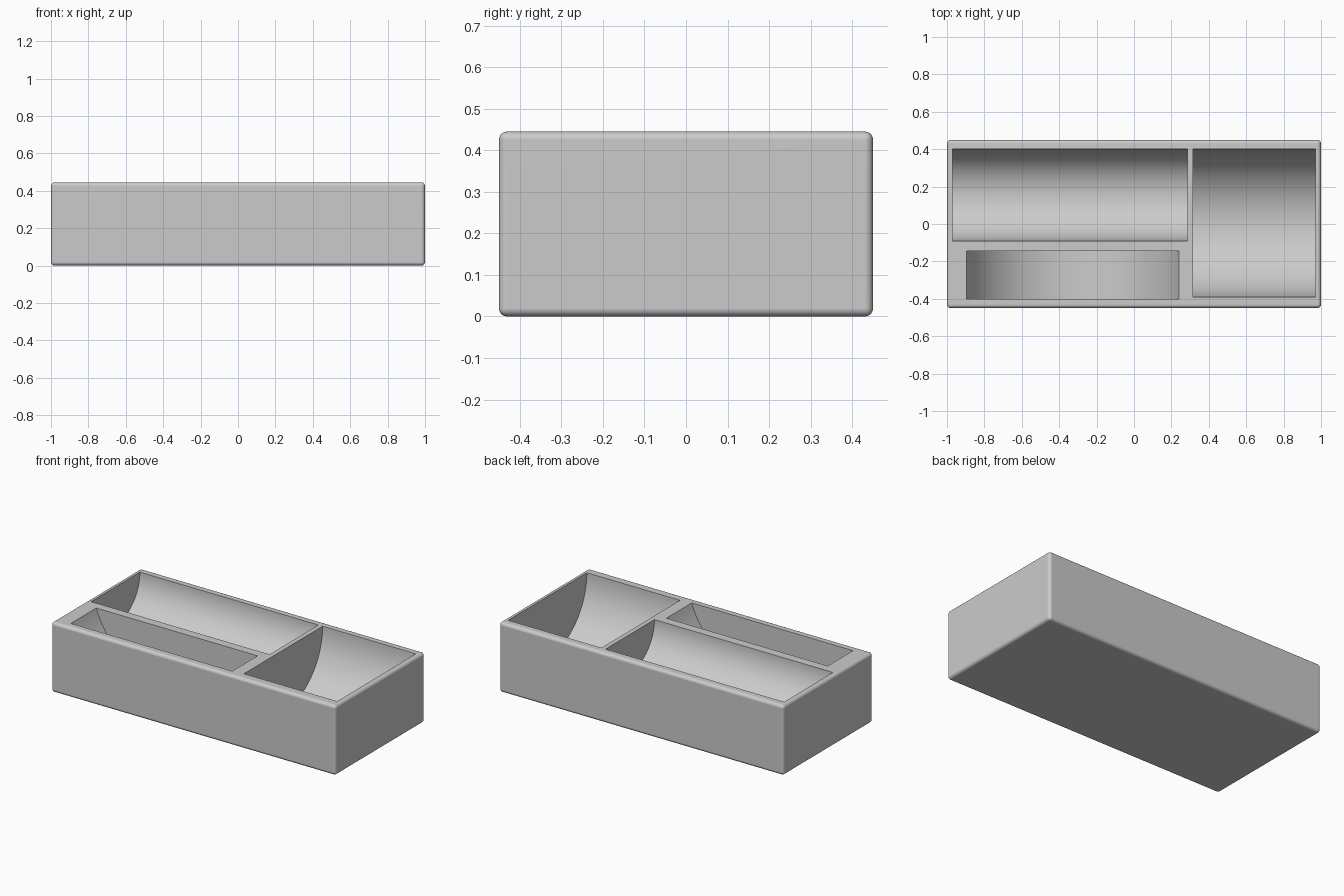
import bpy, bmesh, math
from mathutils import Vector

cube = bpy.data.objects.get("Cube")
if cube:
    bpy.data.objects.remove(cube, do_unlink=True)

LENGTH, DEPTH, HEIGHT = 2.0, 0.9, 0.445

grey = bpy.data.materials.new("plain_grey")
grey.use_nodes = True
colour = (0.6, 0.6, 0.6, 1)
grey.diffuse_color = colour
grey.node_tree.nodes["Principled BSDF"].inputs["Base Color"].default_value = colour


def make_object(name, bm):
    bmesh.ops.recalc_face_normals(bm, faces=bm.faces)
    mesh = bpy.data.meshes.new(name)
    bm.to_mesh(mesh)
    bm.free()
    mesh.materials.append(grey)
    obj = bpy.data.objects.new(name, mesh)
    bpy.context.collection.objects.link(obj)
    return obj


def trough(name, axis, start, end, centre, radius, centre_z, segments=64):
    """Half-round cutter with an open lip, extruded along the x or y axis."""
    profile = [(centre - radius, centre_z + 0.1)]
    for i in range(segments + 1):
        a = math.pi * (1 + i / segments)
        profile.append((centre + radius * math.cos(a), centre_z + radius * math.sin(a)))
    profile.append((centre + radius, centre_z + 0.1))
    bm = bmesh.new()
    verts = [bm.verts.new((start, u, z) if axis == "x" else (u, start, z)) for u, z in profile]
    face = bm.faces.new(verts)
    extruded = bmesh.ops.extrude_face_region(bm, geom=[face])["geom"]
    shift = Vector((end - start, 0, 0)) if axis == "x" else Vector((0, end - start, 0))
    moved = [g for g in extruded if isinstance(g, bmesh.types.BMVert)]
    bmesh.ops.translate(bm, verts=moved, vec=shift)
    obj = make_object(name, bm)
    obj.hide_render = True
    return obj


# Solid block with softly rounded edges
bm = bmesh.new()
bmesh.ops.create_cube(bm, size=1)
bmesh.ops.scale(bm, verts=bm.verts, vec=(LENGTH, DEPTH, HEIGHT))
bmesh.ops.translate(bm, verts=bm.verts, vec=(0, 0, HEIGHT / 2))
bmesh.ops.bevel(bm, geom=bm.edges[:], offset=0.02, segments=5, profile=0.5, affect="EDGES")
tray = make_object("tray", bm)

# Three rounded compartments
cutters = [
    trough("long_compartment_cutter", "x", -0.97, 0.285, 0.155, 0.245, HEIGHT),
    trough("wide_compartment_cutter", "x", 0.315, 0.97, 0.005, 0.395, HEIGHT),
    trough("disc_compartment_cutter", "y", -0.4, -0.145, -0.3275, 0.6, 0.64, 96),
]

bpy.ops.object.select_all(action="DESELECT")
tray.select_set(True)
bpy.context.view_layer.objects.active = tray
for cutter in cutters:
    cut = tray.modifiers.new(cutter.name, "BOOLEAN")
    cut.operation = "DIFFERENCE"
    cut.solver = "EXACT"
    cut.object = cutter
    bpy.ops.object.modifier_apply(modifier=cut.name)
    bpy.data.objects.remove(cutter, do_unlink=True)

# Smooth curves, crisp rims, flat sides
bpy.ops.object.shade_smooth_by_angle(angle=math.radians(30))
weighted = tray.modifiers.new("flat_sides", "WEIGHTED_NORMAL")
weighted.keep_sharp = True
